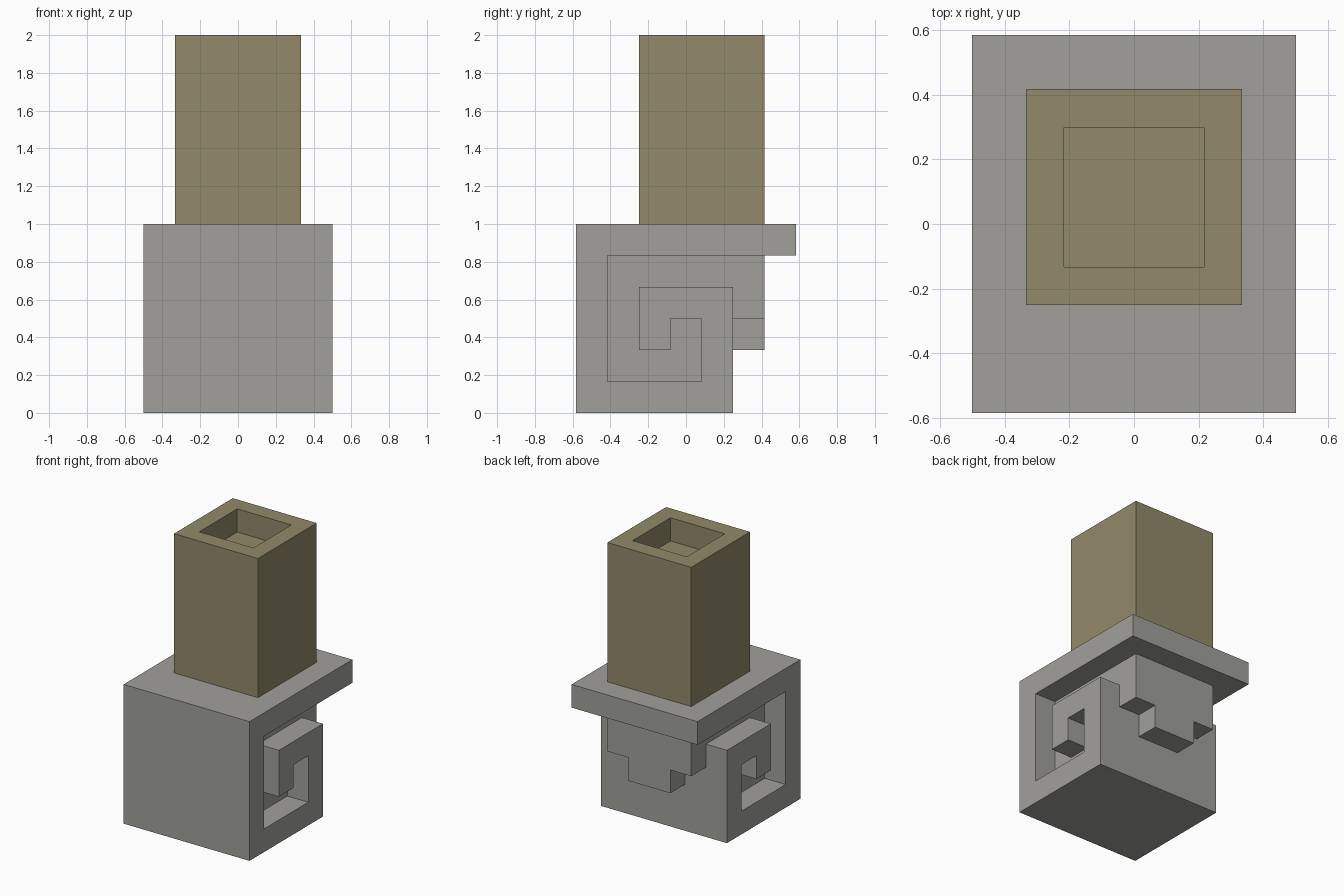
import bpy, bmesh
from mathutils import Vector

if "Cube" in bpy.data.objects:
    bpy.data.objects.remove(bpy.data.objects["Cube"], do_unlink=True)

U = 1 / 6  # every dimension is a multiple of this step
Y0 = -3.5  # front edge, in steps


def material(name, rgb):
    m = bpy.data.materials.new(name)
    m.use_nodes = True
    m.diffuse_color = (*rgb, 1)
    bsdf = next(n for n in m.node_tree.nodes if n.type == "BSDF_PRINCIPLED")
    bsdf.inputs["Base Color"].default_value = (*rgb, 1)
    bsdf.inputs["Roughness"].default_value = 0.8
    return m


def prisms(name, outline, spans, mat):
    """Extrude a side outline (steps back from the front, steps up) over x spans."""
    bm = bmesh.new()
    for x0, x1 in spans:
        verts = [bm.verts.new((x0 * U, (y + Y0) * U, z * U)) for y, z in outline]
        face = bm.faces.new(verts)
        out = bmesh.ops.extrude_face_region(bm, geom=[face])["geom"]
        moved = [v for v in out if isinstance(v, bmesh.types.BMVert)]
        bmesh.ops.translate(bm, vec=((x1 - x0) * U, 0, 0), verts=moved)
    bmesh.ops.recalc_face_normals(bm, faces=bm.faces)
    return finish(name, bm, mat)


def finish(name, bm, mat):
    mesh = bpy.data.meshes.new(name)
    bm.to_mesh(mesh)
    bm.free()
    mesh.materials.append(mat)
    ob = bpy.data.objects.new(name, mesh)
    bpy.context.collection.objects.link(ob)
    return ob


def carve(target, cutter):
    mod = target.modifiers.new("carve", "BOOLEAN")
    mod.operation = "DIFFERENCE"
    mod.solver = "EXACT"
    mod.object = cutter
    cutter.hide_render = True
    bpy.context.view_layer.objects.active = target
    bpy.ops.object.modifier_apply(modifier=mod.name)
    bpy.data.objects.remove(cutter, do_unlink=True)


stone = material("grey stone", (0.356, 0.352, 0.332))
olive = material("olive clay", (0.287, 0.254, 0.144))

# Scroll base: full-width block with overhanging slab and stepped back
base = prisms("scroll_base",
              [(0, 0), (5, 0), (5, 2), (6, 2), (6, 5), (7, 5), (7, 6), (0, 6)],
              [(-3, 3)], stone)

# Square spiral groove, one step deep on both sides
groove = [(8, 5), (1, 5), (1, 1), (4, 1), (4, 3), (3, 3), (3, 2), (2, 2),
          (2, 4), (5, 4), (5, 1.5), (8, 1.5)]
carve(base, prisms("groove_cutter", groove, [(-4, -2), (2, 4)], stone))

# Notches that leave a narrow tongue at the back
notch = [(5, 1.5), (8, 1.5), (8, 3), (5, 3)]
carve(base, prisms("notch_cutter", notch, [(-4, -1), (1, 4)], stone))

# Square post with a shallow socket in its top
bm = bmesh.new()
bmesh.ops.create_cube(bm, size=1)
bmesh.ops.scale(bm, vec=(4 * U, 4 * U, 1), verts=bm.verts)
bmesh.ops.translate(bm, vec=(0, U / 2, 1.5), verts=bm.verts)
top = max(bm.faces, key=lambda f: f.calc_center_median().z)
bmesh.ops.inset_region(bm, faces=[top], thickness=U)
socket = bmesh.ops.extrude_face_region(bm, geom=[top])["geom"]
floor = [v for v in socket if isinstance(v, bmesh.types.BMVert)]
bmesh.ops.translate(bm, vec=Vector((0, 0, -U)), verts=floor)
if top.is_valid:
    bmesh.ops.delete(bm, geom=[top], context="FACES_ONLY")
bmesh.ops.recalc_face_normals(bm, faces=bm.faces)
finish("post", bm, olive)
